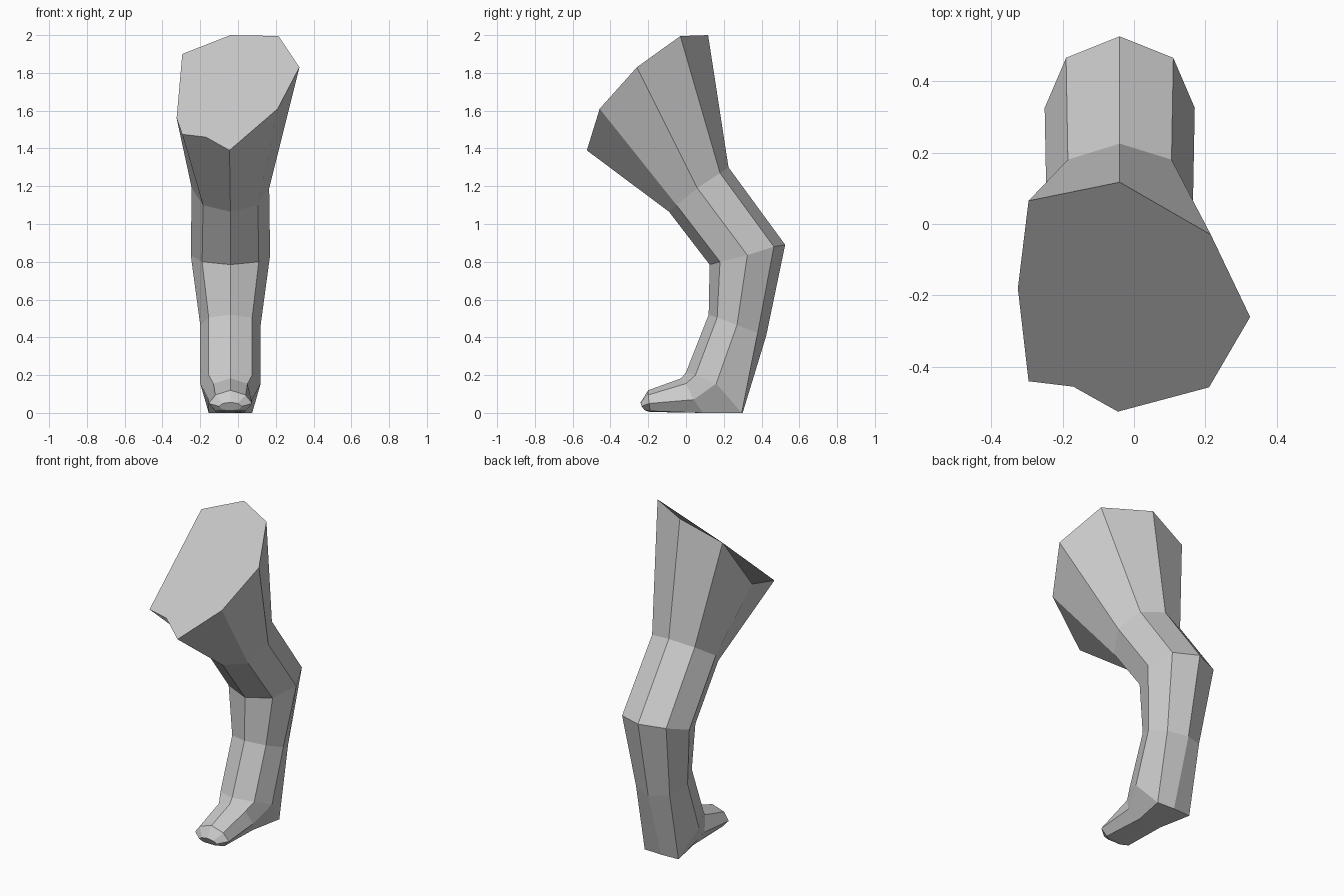
import bpy, bmesh

CX = -0.04  # lengthwise centre plane of the leg

# Each ring: half-width at right, half-widths at back-right and front-right,
# then (y, z) at back, back-right, right, front-right, front
rings = [
    (0.205, 0.145, 0.145, [(0.225, 1.30), (0.18, 1.27), (0.06, 1.19), (-0.05, 1.10), (-0.09, 1.065)]),  # thigh
    (0.21, 0.15, 0.15, [(0.525, 0.89), (0.465, 0.88), (0.325, 0.835), (0.18, 0.80), (0.125, 0.785)]),   # hock
    (0.16, 0.115, 0.115, [(0.425, 0.41), (0.38, 0.425), (0.27, 0.465), (0.165, 0.505), (0.12, 0.52)]),  # shin
    (0.16, 0.115, 0.115, [(0.30, 0.0), (0.295, 0.0), (0.16, 0.155), (0.05, 0.20), (0.0, 0.215)]),       # heel
    (0.115, 0.075, 0.09, [(0.10, 0.0), (0.09, 0.0), (0.04, 0.07), (0.0, 0.155), (-0.025, 0.183)]),      # instep
    (0.115, 0.08, 0.08, [(-0.19, 0.005), (-0.19, 0.01), (-0.195, 0.05), (-0.20, 0.095), (-0.20, 0.12)]),  # toe
    (0.06, 0.04, 0.04, [(-0.215, 0.012), (-0.22, 0.015), (-0.235, 0.035), (-0.24, 0.05), (-0.24, 0.056)]),  # tip
]

# Uneven hip opening, in the same order around the leg
hip = [(-0.04, 0.117, 2.0), (0.215, -0.03, 1.995), (0.325, -0.26, 1.83), (0.21, -0.457, 1.61),
       (-0.045, -0.525, 1.39), (-0.295, -0.44, 1.475), (-0.325, -0.18, 1.56), (-0.295, 0.065, 1.90)]
notch_co = (-0.17, -0.455, 1.46)


def ring_points(side, back, front, prof):
    half = [0, back, side, front, 0]
    right = [(CX + w, y, z) for w, (y, z) in zip(half, prof)]
    left = [(2 * CX - x, y, z) for x, y, z in right[3:0:-1]]
    return right + left


bm = bmesh.new()
loops = [[bm.verts.new(p) for p in pts] for pts in [hip] + [ring_points(*r) for r in rings]]
notch = bm.verts.new(notch_co)

# Side strips between neighbouring rings
for k, (a, b) in enumerate(zip(loops, loops[1:])):
    for i in range(8):
        j = (i + 1) % 8
        top = [a[j], notch, a[i]] if k == 0 and i == 4 else [a[j], a[i]]
        bm.faces.new(top + [b[i], b[j]])

# Hip cap and toe cap
bm.faces.new(loops[0][:5] + [notch] + loops[0][5:])
bm.faces.new(loops[-1][::-1])
bmesh.ops.recalc_face_normals(bm, faces=bm.faces)

mesh = bpy.data.meshes.new("hind_leg")
bm.to_mesh(mesh)
bm.free()
bpy.context.collection.objects.link(bpy.data.objects.new("hind_leg", mesh))
